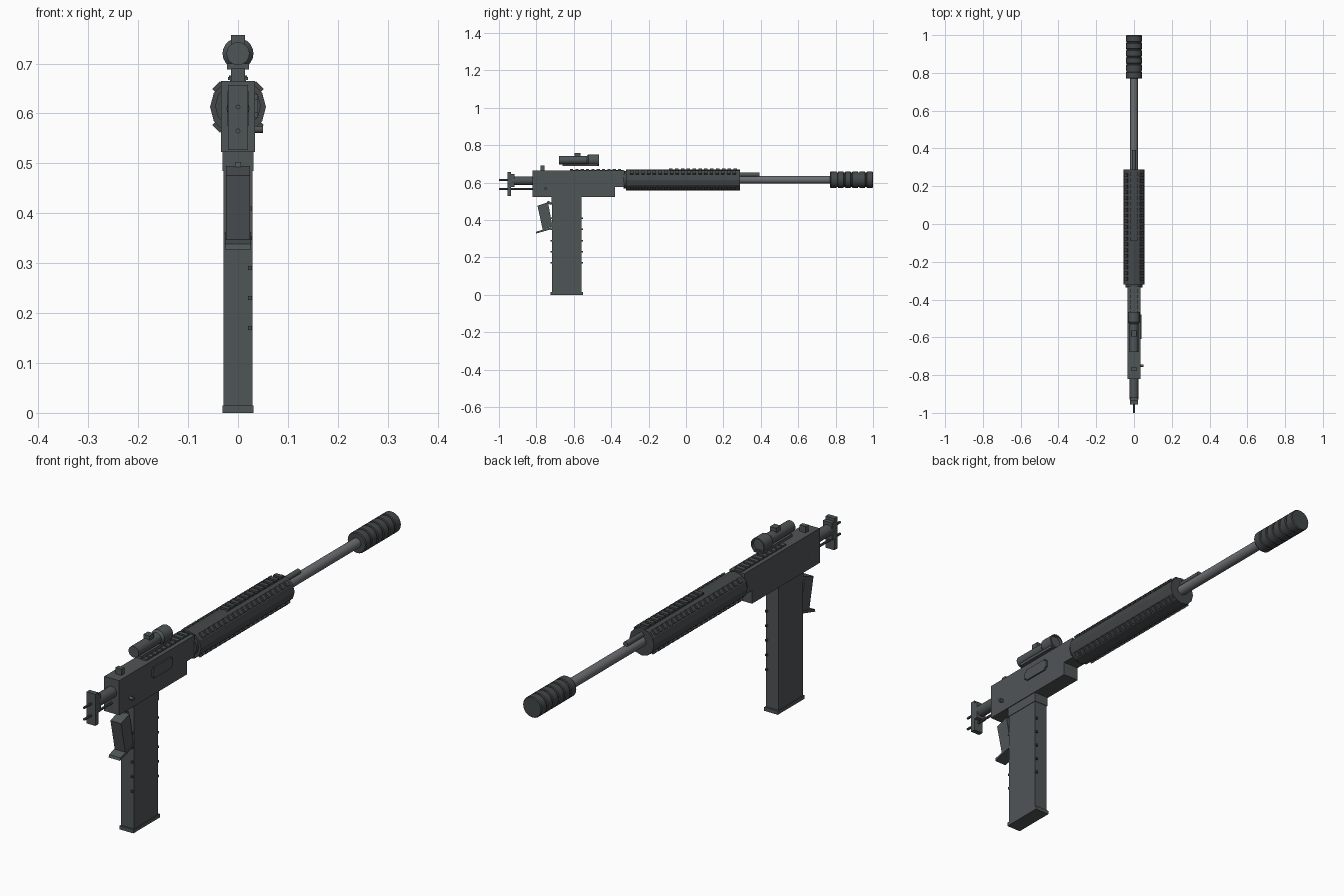
import bpy, bmesh, math
from mathutils import Matrix, Vector

if "Cube" in bpy.data.objects:
    bpy.data.objects.remove(bpy.data.objects["Cube"])


def material(name, colour):
    m = bpy.data.materials.new(name)
    m.use_nodes = True
    m.diffuse_color = (*colour, 1)
    m.node_tree.nodes["Principled BSDF"].inputs["Base Color"].default_value = (*colour, 1)
    return m


BODY = material("charcoal grey", (0.078, 0.09, 0.094))
DARK = material("dark grey", (0.058, 0.064, 0.067))
STEEL = material("steel grey", (0.15, 0.155, 0.165))


def finish(name, bm, mat, smooth=False):
    bmesh.ops.recalc_face_normals(bm, faces=bm.faces)
    mesh = bpy.data.meshes.new(name)
    bm.to_mesh(mesh)
    bm.free()
    mesh.materials.append(mat)
    ob = bpy.data.objects.new(name, mesh)
    bpy.context.collection.objects.link(ob)
    if smooth:
        bpy.ops.object.select_all(action="DESELECT")
        ob.select_set(True)
        bpy.context.view_layer.objects.active = ob
        bpy.ops.object.shade_smooth_by_angle(angle=math.radians(35))
    return ob


def add_box(bm, x, y, z, turn=Matrix.Identity(4)):
    """Box from (low, high) ranges, optionally transformed."""
    centre = Vector([(a + b) / 2 for a, b in (x, y, z)])
    size = [b - a for a, b in (x, y, z)]
    bmesh.ops.create_cube(bm, size=1, matrix=turn @ Matrix.Translation(centre) @ Matrix.Diagonal((*size, 1)))


def box(name, half_x, y, z, mat=BODY):
    bm = bmesh.new()
    add_box(bm, (-half_x, half_x), y, z)
    return finish(name, bm, mat)


def lathe(name, z, profile, mat, sides=20, smooth=True):
    """Closed solid turned about an axis along y; profile is (y, radius)."""
    bm = bmesh.new()
    rings = []
    for y, r in profile:
        rings.append([bm.verts.new((r * math.cos(a), y, z + r * math.sin(a)))
                      for a in (2 * math.pi * i / sides for i in range(sides))])
    for a, b in zip(rings, rings[1:]):
        for i in range(sides):
            j = (i + 1) % sides
            bm.faces.new((a[i], a[j], b[j], b[i]))
    bm.faces.new(rings[0])
    bm.faces.new(rings[-1])
    return finish(name, bm, mat, smooth)


def rod(name, z, y0, y1, r, mat, sides=16):
    return lathe(name, z, [(y0, r), (y1, r)], mat, sides)


def prism(name, half_x, outline, mat=BODY):
    """Side outline of (y, z) points extruded across x."""
    bm = bmesh.new()
    face = bm.faces.new([bm.verts.new((-half_x, y, z)) for y, z in outline])
    out = bmesh.ops.extrude_face_region(bm, geom=[face])["geom"]
    bmesh.ops.translate(bm, vec=(2 * half_x, 0, 0), verts=[v for v in out if isinstance(v, bmesh.types.BMVert)])
    return finish(name, bm, mat)


def rail(name, y0, y1, base, top, half, pitch, mat, turn=Matrix.Identity(4)):
    """Low strip with a row of raised teeth."""
    bm = bmesh.new()
    middle = base + (top - base) * 0.45
    add_box(bm, (-half * 0.8, half * 0.8), (y0, y1), (base, middle), turn)
    count = round((y1 - y0) / pitch)
    step = (y1 - y0) / count
    for i in range(count):
        start = y0 + i * step
        add_box(bm, (-half, half), (start, start + step * 0.6), (middle - 0.001, top), turn)
    return finish(name, bm, mat)


AXIS = 0.615

# Receiver, its step at the front, and top rail
prism("receiver", 0.034, [(-0.82, 0.523), (-0.38, 0.523), (-0.38, 0.577),
                          (-0.33, 0.577), (-0.33, 0.665), (-0.82, 0.665)])
rail("receiver_rail", -0.62, -0.335, 0.664, 0.673, 0.02, 0.03, BODY)
box("rear_lever", 0.014, (-0.777, -0.757), (0.66, 0.69))

# Port cover and cross pin on the left side
bm = bmesh.new()
add_box(bm, (0.03, 0.04), (-0.61, -0.48), (0.592, 0.638))
bmesh.ops.bevel(bm, geom=[e for e in bm.edges if abs(e.verts[0].co.x - e.verts[1].co.x) > 0.005],
                offset=0.009, segments=2, affect="EDGES")
finish("port_cover", bm, BODY)
bm = bmesh.new()
bmesh.ops.create_cone(bm, cap_ends=True, segments=12, radius1=0.007, radius2=0.007, depth=0.085,
                      matrix=Matrix.Translation((0.008, -0.75, 0.568)) @ Matrix.Rotation(math.pi / 2, 4, "Y"))
finish("cross_pin", bm, BODY, True)

# Rear rod, end plate and guide pins
rod("rear_tube", 0.61, -0.93, -0.8, 0.023, BODY)
box("end_plate", 0.02, (-0.955, -0.935), (0.527, 0.657))
box("end_plate_backing", 0.021, (-0.936, -0.918), (0.575, 0.645))
rod("upper_guide_pin", 0.613, -1.0, -0.94, 0.005, BODY, 8)
rod("lower_guide_pin", 0.565, -1.0, -0.81, 0.005, BODY, 8)

# Magazine with its well, base and studs
box("magazine_well", 0.031, (-0.72, -0.558), (0.485, 0.53))
box("magazine", 0.029, (-0.717, -0.56), (0.01, 0.49))
box("magazine_base", 0.031, (-0.724, -0.552), (0.0, 0.015))
bm = bmesh.new()
for i in range(5):
    z = 0.17 + i * 0.06
    for y in (-0.56, -0.717):
        add_box(bm, (0.02, 0.028), (y - 0.008, y + 0.008), (z - 0.004, z + 0.004))
finish("magazine_studs", bm, DARK)

# Slanted grip with a thin foot
prism("grip", 0.024, [(-0.794, 0.476), (-0.738, 0.495), (-0.714, 0.365), (-0.766, 0.347)])
prism("grip_foot", 0.026, [(-0.803, 0.327), (-0.722, 0.35), (-0.716, 0.362), (-0.8, 0.338)])
prism("grip_hinge", 0.006, [(-0.745, 0.49), (-0.738, 0.503), (-0.715, 0.49), (-0.72, 0.48)])

# Handguard with one top rail and four diagonal rails
rod("handguard_collar", AXIS, -0.335, -0.31, 0.046, DARK, 12)
lathe("handguard", AXIS - 0.002, [(-0.32, 0.056), (0.288, 0.056)], DARK, 12, False)
rail("handguard_top_rail", -0.09, 0.285, 0.662, 0.676, 0.018, 0.03, DARK)
for k, name in enumerate(("upper_left", "lower_left", "lower_right", "upper_right")):
    spin = Matrix.Translation((0, 0, AXIS - 0.002)) @ Matrix.Rotation(math.radians(45 + 90 * k), 4, "Y")
    rail(name + "_rail", -0.3, 0.28, 0.05, 0.062, 0.011, 0.03, DARK, spin)

# Barrel, gas tube and ringed muzzle
rod("barrel", AXIS, 0.25, 0.78, 0.02, STEEL, 20)
rod("gas_tube", 0.642, 0.25, 0.393, 0.011, BODY, 12)
profile = [(0.77, 0.04), (0.774, 0.043)]
for i in range(1, 6):
    y = 0.77 + i * 0.23 / 6
    profile += [(y - 0.005, 0.043), (y - 0.003, 0.039), (y + 0.003, 0.039), (y + 0.005, 0.043)]
profile += [(0.996, 0.043), (1.0, 0.04)]
lathe("muzzle", AXIS, profile, DARK, 24)

# Sight with a flared recessed front, mount and adjustment knob
lathe("sight_tube", 0.72, [(-0.678, 0.018), (-0.678, 0.023), (-0.53, 0.023), (-0.52, 0.031),
                           (-0.465, 0.031), (-0.465, 0.026), (-0.475, 0.025)], BODY, 20)
box("sight_mount", 0.022, (-0.66, -0.47), (0.688, 0.7))
box("sight_knob", 0.014, (-0.595, -0.565), (0.73, 0.757))
